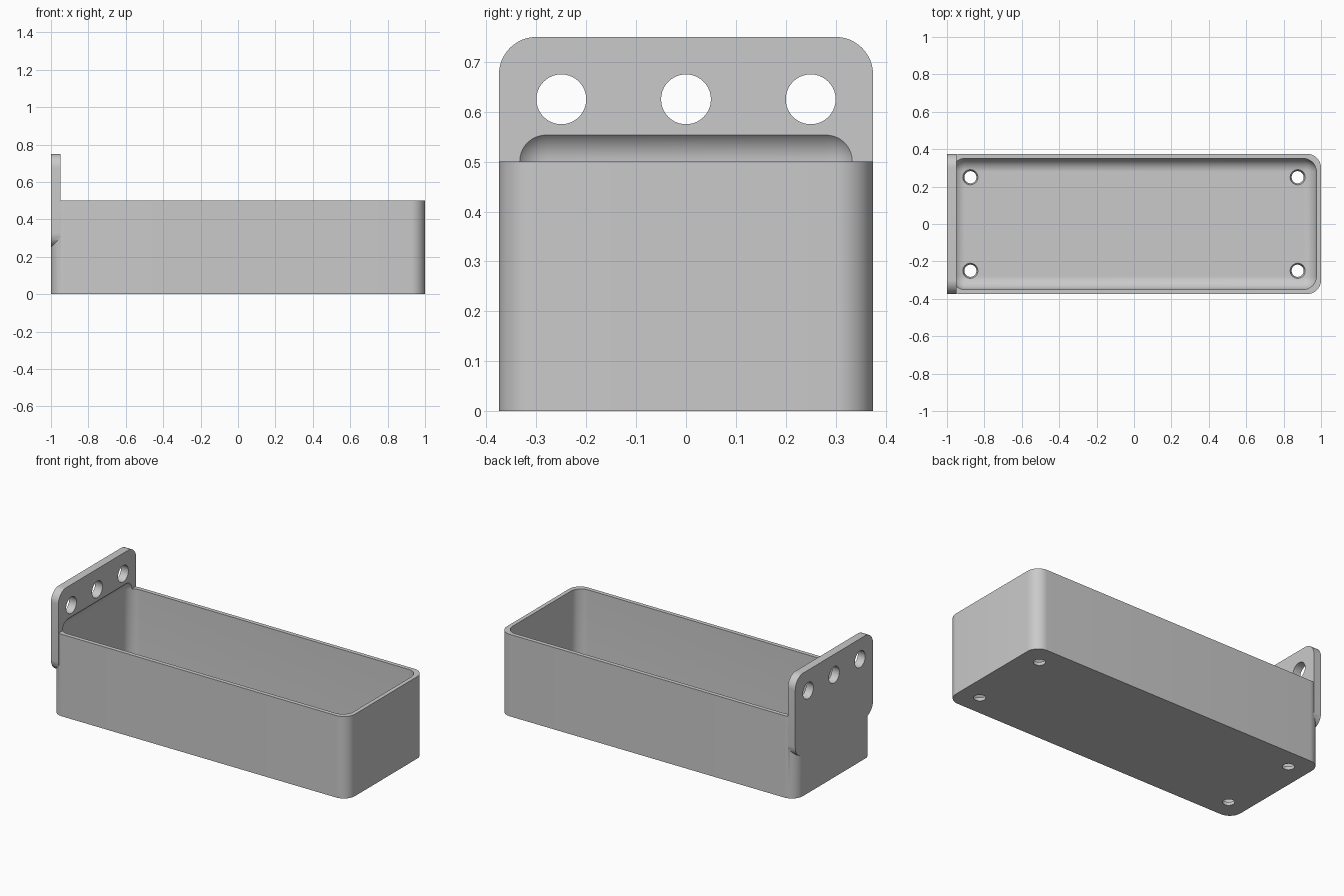
import bpy, bmesh, math
from mathutils import Matrix, Vector

cube = bpy.data.objects.get("Cube")
if cube:
    bpy.data.objects.remove(cube, do_unlink=True)

grey = bpy.data.materials.new("light grey plastic")
grey.use_nodes = True
colour = (0.59, 0.59, 0.59, 1)
grey.diffuse_color = colour
grey.node_tree.nodes["Principled BSDF"].inputs["Base Color"].default_value = colour

WALL, ROUND = 0.025, 0.075


def finish(name, bm):
    bmesh.ops.recalc_face_normals(bm, faces=bm.faces)
    mesh = bpy.data.meshes.new(name)
    bm.to_mesh(mesh)
    bm.free()
    obj = bpy.data.objects.new(name, mesh)
    bpy.context.collection.objects.link(obj)
    mesh.materials.append(grey)
    return obj


def rounded_box(name, low, high, radius, axis=None):
    """Box with edges along one axis rounded, or all edges if axis is None."""
    low, high = Vector(low), Vector(high)
    bm = bmesh.new()
    bmesh.ops.create_cube(bm, size=1)
    for v in bm.verts:
        v.co = Vector([(low[i] + high[i]) / 2 + v.co[i] * (high[i] - low[i]) for i in range(3)])
    edges = [e for e in bm.edges if axis is None
             or abs(e.verts[0].co[axis] - e.verts[1].co[axis]) > 0.001]
    bmesh.ops.bevel(bm, geom=edges, offset=radius, segments=12, profile=0.5, affect='EDGES')
    return finish(name, bm)


def round_cutter(name, centre, r_bottom, r_top, depth, rotation=Matrix()):
    bm = bmesh.new()
    bmesh.ops.create_cone(bm, cap_ends=True, segments=40, radius1=r_bottom, radius2=r_top,
                          depth=depth, matrix=Matrix.Translation(centre) @ rotation)
    return finish(name, bm)


def combine(target, tool, operation):
    mod = target.modifiers.new("combine", 'BOOLEAN')
    mod.object, mod.operation, mod.solver = tool, operation, 'EXACT'
    bpy.context.view_layer.objects.active = target
    bpy.ops.object.modifier_apply(modifier=mod.name)
    bpy.data.objects.remove(tool, do_unlink=True)


# Tray body with a taller mounting plate at its right end
tray = rounded_box("tray_with_mounting_plate", (-1, -0.375, 0), (1, 0.375, 0.5), ROUND, axis=2)
plate = rounded_box("mounting_plate", (-1, -0.375, 0.25), (-0.95, 0.375, 0.75), ROUND, axis=0)
combine(tray, plate, 'UNION')

# Softly rounded cavity that also scoops into the plate
cavity = rounded_box("cavity", (-1 + WALL, -0.375 + WALL, WALL),
                     (1 - WALL, 0.375 - WALL, 0.57), 0.07)
combine(tray, cavity, 'DIFFERENCE')

# Screw holes through the plate
for y in (-0.25, 0, 0.25):
    combine(tray, round_cutter("plate_hole", (-0.975, y, 0.625), 0.05, 0.05, 0.2,
                               Matrix.Rotation(math.pi / 2, 4, 'Y')), 'DIFFERENCE')

# Drain holes through the floor, slightly tapered
for x in (-0.875, 0.875):
    for y in (-0.25, 0.25):
        combine(tray, round_cutter("drain_hole", (x, y, WALL / 2), 0.027, 0.046, 0.06),
                'DIFFERENCE')

bpy.ops.object.select_all(action='DESELECT')
tray.select_set(True)
bpy.context.view_layer.objects.active = tray
bpy.ops.object.shade_smooth_by_angle(angle=math.radians(30))
